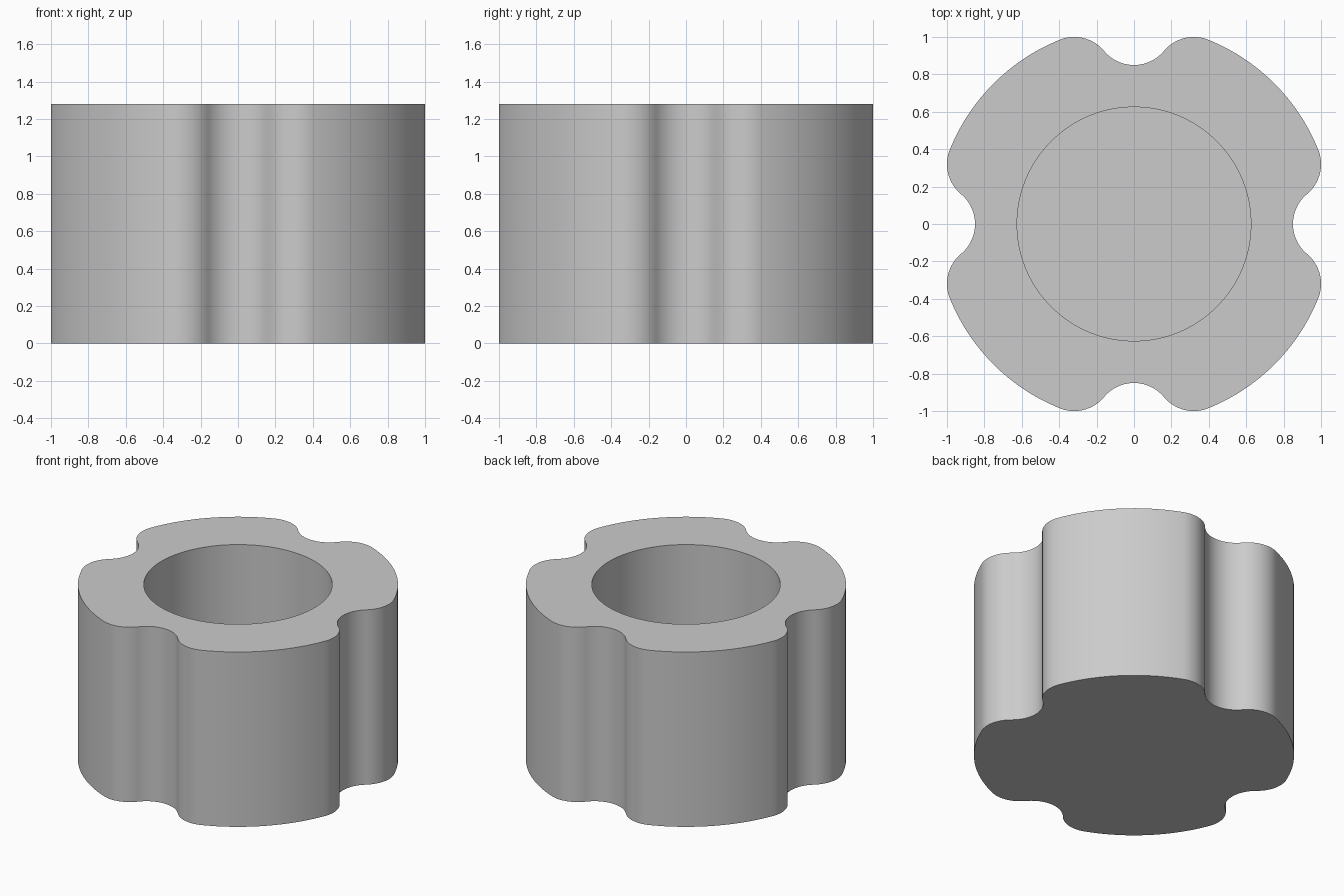
import bpy, bmesh, math
from mathutils import Vector, Matrix

cube = bpy.data.objects.get("Cube")
if cube:
    bpy.data.objects.remove(cube, do_unlink=True)

HEIGHT, FLOOR = 1.28, 0.25       # total height, thickness under the bore
BORE = 0.625                     # bore radius
R, RF = 1.062, 0.208             # lobe radius, radius of groove and lip arcs
LIP = Vector((0.32, 0.792))      # centre of the rounded lip
GROOVE = Vector((0, 1.058))      # centre of the groove arc

grey = bpy.data.materials.new("plain grey")
grey.use_nodes = True
grey.diffuse_color = (0.6, 0.6, 0.6, 1)
grey.node_tree.nodes["Principled BSDF"].inputs["Base Color"].default_value = (0.6, 0.6, 0.6, 1)


def arc(centre, radius, a0, a1, n):
    """n points from angle a0 towards a1, leaving out the last."""
    return [centre + radius * Vector((math.cos(a), math.sin(a)))
            for a in (a0 + (a1 - a0) * i / n for i in range(n))]


# One quarter of the outline, clockwise: groove, lip, lobe, lip, groove
to_lip = math.atan2(LIP.y - GROOVE.y, LIP.x - GROOVE.x)
lip_end = math.atan2(LIP.y, LIP.x)
half = arc(GROOVE, RF, -math.pi / 2, to_lip, 12)
half += arc(LIP, RF, to_lip + math.pi, lip_end, 20)
half += arc(Vector((0, 0)), R, lip_end, math.pi / 4, 12)
mirrored = [Vector((p.y, p.x)) for p in reversed(half[1:])]
quarter = half + [Vector((R, R)) * math.sqrt(0.5)] + mirrored
outline = [Matrix.Rotation(-k * math.pi / 2, 2) @ p for k in range(4) for p in quarter]
bore = [p.normalized() * BORE for p in outline]

# Body: outer wall, top rim, bore wall, bore floor and underside
bm = bmesh.new()
rings = [[bm.verts.new((p.x, p.y, z)) for p in pts]
         for pts, z in ((outline, 0), (outline, HEIGHT), (bore, HEIGHT), (bore, FLOOR))]
n = len(outline)
for a, b in zip(rings, rings[1:]):
    for i in range(n):
        j = (i + 1) % n
        bm.faces.new((a[i], a[j], b[j], b[i]))
bm.faces.new(rings[0])
bm.faces.new(rings[-1])
bmesh.ops.recalc_face_normals(bm, faces=bm.faces)

mesh = bpy.data.meshes.new("lobed_knob_body")
bm.to_mesh(mesh)
bm.free()
mesh.materials.append(grey)
body = bpy.data.objects.new("lobed_knob_body", mesh)
bpy.context.collection.objects.link(body)

# Smooth walls with crisp rims
bpy.ops.object.select_all(action='DESELECT')
body.select_set(True)
bpy.context.view_layer.objects.active = body
bpy.ops.object.shade_smooth_by_angle(angle=math.radians(35))
